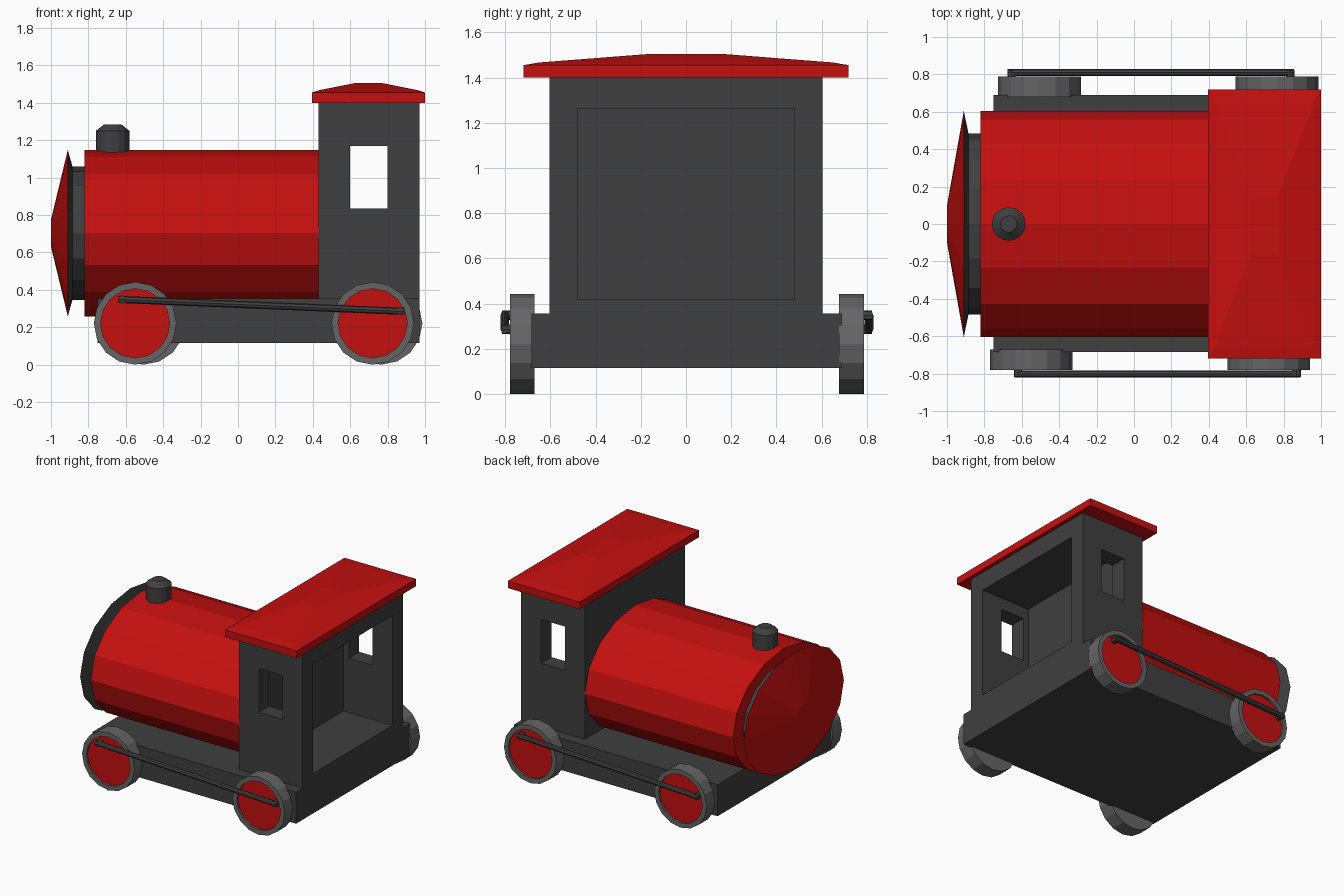
import bpy, bmesh
from math import sin, cos, pi
from mathutils import Vector, Matrix

cube = bpy.data.objects.get("Cube")
if cube:
    bpy.data.objects.remove(cube, do_unlink=True)


def material(name, rgb):
    m = bpy.data.materials.new(name)
    m.use_nodes = True
    m.diffuse_color = (*rgb, 1)
    m.node_tree.nodes["Principled BSDF"].inputs["Base Color"].default_value = (*rgb, 1)
    return m


RED = material("bright red", (0.56, 0.005, 0.005))
DARK = material("dark grey", (0.05, 0.05, 0.05))
GREY = material("wheel grey", (0.13, 0.13, 0.13))


def finish(name, bm, mats):
    bmesh.ops.recalc_face_normals(bm, faces=bm.faces)
    mesh = bpy.data.meshes.new(name)
    bm.to_mesh(mesh)
    bm.free()
    for m in mats:
        mesh.materials.append(m)
    obj = bpy.data.objects.new(name, mesh)
    bpy.context.collection.objects.link(obj)
    return obj


def box(name, lo, hi, mat):
    lo, hi = Vector(lo), Vector(hi)
    bm = bmesh.new()
    bmesh.ops.create_cube(bm, size=1, matrix=Matrix.Translation((lo + hi) / 2)
                          @ Matrix.Diagonal((*(hi - lo), 1)))
    return finish(name, bm, [mat])


def loft(name, rings, mats, bands=None):
    """Skin a list of point rings and cap both ends; bands gives material slots."""
    bm = bmesh.new()
    loops = [[bm.verts.new(p) for p in ring] for ring in rings]
    n = len(loops[0])
    bands = bands or [0] * (len(loops) + 1)
    for k, (a, b) in enumerate(zip(loops, loops[1:])):
        for i in range(n):
            j = (i + 1) % n
            bm.faces.new((a[i], a[j], b[j], b[i])).material_index = bands[k + 1]
    bm.faces.new(loops[0]).material_index = bands[0]
    bm.faces.new(loops[-1]).material_index = bands[-1]
    return finish(name, bm, mats)


def turned(name, origin, u, v, w, profile, mats, bands=None, sides=16):
    """Turn (position along w, radius) pairs around w, with cross axes u and v."""
    o, u, v, w = map(Vector, (origin, u, v, w))
    rings = [[o + w * t + (u * cos(2 * pi * i / sides) + v * sin(2 * pi * i / sides)) * r
              for i in range(sides)] for t, r in profile]
    return loft(name, rings, mats, bands)


def rod(name, a, b, radius, mat, sides=8):
    w = Vector(b) - Vector(a)
    u = w.orthogonal().normalized()
    v = w.normalized().cross(u)
    return turned(name, a, u, v, w, [(0, radius), (1, radius)], [mat], sides=sides)


# Chassis
box("chassis", (-0.75, -0.685, 0.115), (0.97, 0.69, 0.355), DARK)

# Oval boiler, smokebox neck and nose
OVAL = ((0, 0, 0.703), (0, 0.605, 0), (0, 0, 0.445), (1, 0, 0))
turned("boiler", *OVAL, [(-0.82, 1), (0.45, 1)], [RED])
turned("smokebox_neck", *OVAL, [(-0.89, 0.8), (-0.81, 0.8)], [DARK])
turned("nose", *OVAL, [(-0.885, 0.8), (-0.91, 1), (-1, 0.16)],
       [DARK, RED], [0, 0, 1, 1])

# Chimney
turned("chimney", (-0.67, 0, 0), (1, 0, 0), (0, 1, 0), (0, 0, 1),
       [(1.05, 0.09), (1.25, 0.09), (1.285, 0.045)], [DARK])

# Cab, hollowed from the rear and pierced by the side windows
cab = box("cab", (0.43, -0.605, 0.35), (0.97, 0.605, 1.405), DARK)
cutters = [box("cab_hollow", (0.555, -0.48, 0.42), (1.1, 0.48, 1.26), DARK),
           box("window_cutter", (0.6, -0.8, 0.835), (0.8, 0.8, 1.17), DARK)]
bpy.context.view_layer.objects.active = cab
for cutter in cutters:
    mod = cab.modifiers.new("opening", "BOOLEAN")
    mod.operation = "DIFFERENCE"
    mod.solver = "EXACT"
    mod.object = cutter
    cutter.hide_render = True
    bpy.ops.object.modifier_apply(modifier=mod.name)
    bpy.data.objects.remove(cutter, do_unlink=True)


# Roof with shallow hips
def rectangle(hx, hy, z):
    return [(0.6975 + sx * hx, sy * hy, z) for sx, sy in ((-1, -1), (1, -1), (1, 1), (-1, 1))]


loft("roof", [rectangle(0.3025, 0.72, 1.4), rectangle(0.3025, 0.72, 1.455),
              rectangle(0.265, 0.65, 1.467), rectangle(0.075, 0.16, 1.505)], [RED])

# Wheels and coupling rods: right side, then turned half round for the left
right_side = []
for end, x in (("front", -0.55), ("rear", 0.72)):
    right_side.append(turned(
        "right_" + end + "_wheel", (x, 0, 0.221), (1, 0, 0), (0, 0, 1), (0, -1, 0),
        [(0.67, 0.221), (0.78, 0.221), (0.78, 0.185), (0.765, 0.185)],
        [GREY, RED], [0, 0, 0, 0, 1]))
pins = (("front", -0.62, 0.348), ("rear", 0.87, 0.286))
for end, x, z in pins:
    right_side.append(rod("right_" + end + "_crank_pin", (x, -0.75, z), (x, -0.815, z), 0.022, DARK))
right_side.append(rod("right_coupling_rod", (-0.64, -0.802, 0.349), (0.89, -0.802, 0.285), 0.019, DARK))

pivot = Matrix.Translation((0.1075, 0.004, 0))
half_turn = pivot @ Matrix.Rotation(pi, 4, "Z") @ pivot.inverted()
for part in right_side:
    name = part.name.replace("right", "left")
    for a, b in (("front", "rear"), ("rear", "front")):
        if a in part.name:
            name = name.replace(a, b)
            break
    copy = bpy.data.objects.new(name, part.data.copy())
    copy.data.transform(half_turn)
    bpy.context.collection.objects.link(copy)
